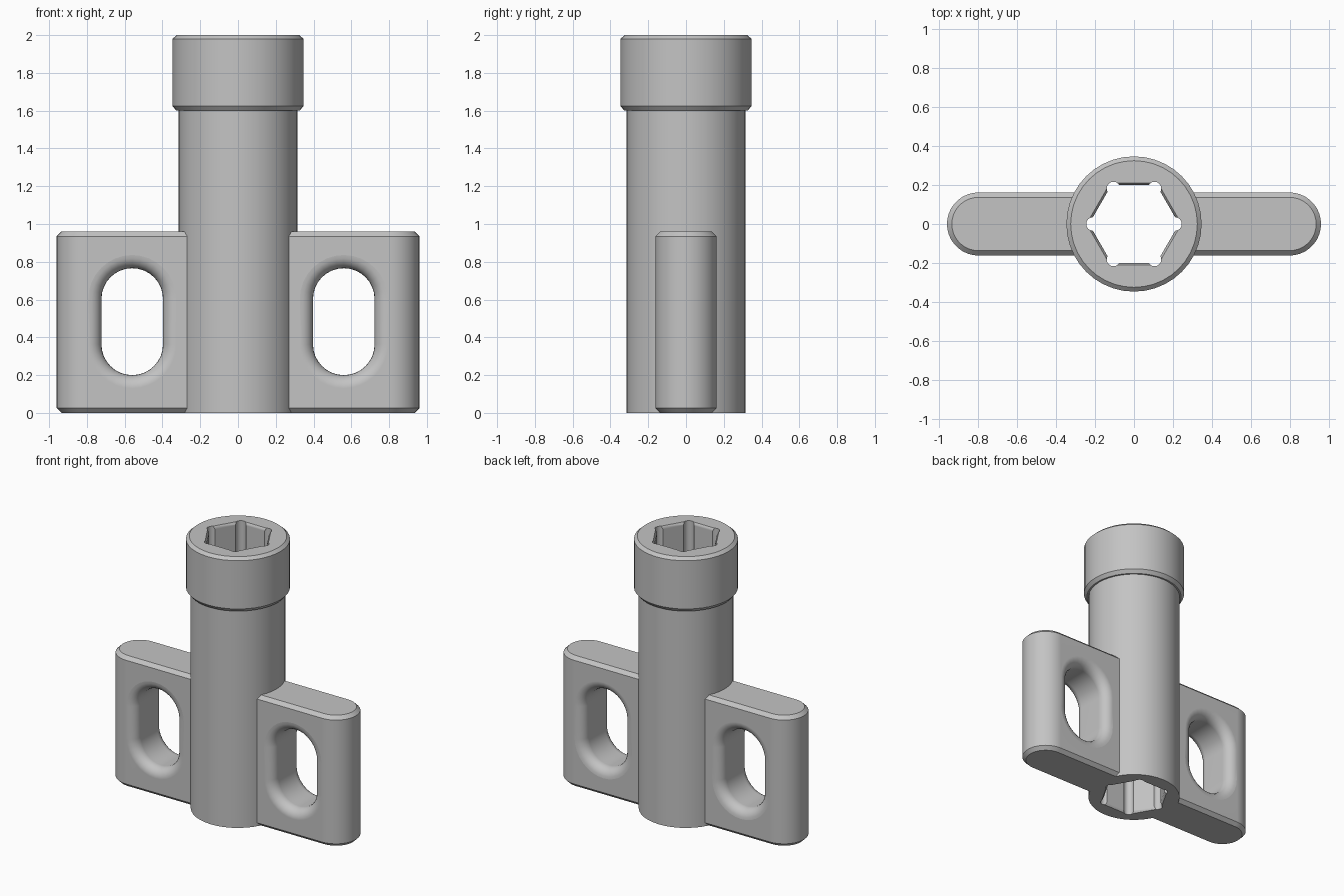
import bpy, bmesh
from math import sin, cos, pi, radians, asin
from mathutils import Matrix

cube = bpy.data.objects.get("Cube")
if cube:
    bpy.data.objects.remove(cube, do_unlink=True)

GREY = (0.55, 0.55, 0.55, 1)
steel = bpy.data.materials.new("plain_grey")
steel.use_nodes = True
steel.diffuse_color = GREY
steel.node_tree.nodes["Principled BSDF"].inputs["Base Color"].default_value = GREY


def ring(radius, count, x=0, y=0):
    return [(x + radius * cos(2 * pi * i / count), y + radius * sin(2 * pi * i / count))
            for i in range(count)]


def loft(bm, sections):
    """Skin a closed solid through (outline, height) sections."""
    loops = [[bm.verts.new((x, y, z)) for x, y in outline] for outline, z in sections]
    for a, b in zip(loops, loops[1:]):
        for i in range(len(a)):
            j = (i + 1) % len(a)
            bm.faces.new((a[i], a[j], b[j], b[i]))
    bm.faces.new(loops[0][::-1])
    bm.faces.new(loops[-1])


def make_object(name, bm, matrix=Matrix()):
    bm.transform(matrix)
    bmesh.ops.recalc_face_normals(bm, faces=bm.faces)
    mesh = bpy.data.meshes.new(name)
    bm.to_mesh(mesh)
    bm.free()
    mesh.materials.append(steel)
    obj = bpy.data.objects.new(name, mesh)
    bpy.context.collection.objects.link(obj)
    return obj


def select(obj):
    bpy.ops.object.select_all(action='DESELECT')
    obj.select_set(True)
    bpy.context.view_layer.objects.active = obj


def cut(obj, cutter):
    cutter.hide_render = True
    select(obj)
    mod = obj.modifiers.new("cut", 'BOOLEAN')
    mod.operation, mod.solver, mod.object = 'DIFFERENCE', 'EXACT', cutter
    bpy.ops.object.modifier_apply(modifier=mod.name)
    bpy.data.objects.remove(cutter, do_unlink=True)


def finish(obj):
    select(obj)
    bpy.ops.object.shade_smooth_by_angle(angle=radians(30))
    obj.modifiers.new("face_normals", 'WEIGHTED_NORMAL').keep_sharp = True


# Round stem with chamfered collar
SHAFT, COLLAR, HEIGHT = 0.315, 0.347, 2.0
bm = bmesh.new()
loft(bm, [(ring(r, 40), z) for r, z in (
    (SHAFT, 0), (SHAFT, 1.6), (COLLAR - 0.02, 1.6), (COLLAR, 1.625),
    (COLLAR, HEIGHT - 0.02), (COLLAR - 0.022, HEIGHT))])
stem = make_object("stem_and_collar", bm)

# Hexagonal bore, flared at both ends
BORE, FLARE = 0.231, 0.244
bm = bmesh.new()
loft(bm, [(ring(r, 6), z) for r, z in (
    (FLARE, -0.1), (FLARE, 0), (BORE, 0.02),
    (BORE, HEIGHT - 0.02), (FLARE, HEIGHT), (FLARE, HEIGHT + 0.1))])
cut(stem, make_object("hex_cutter", bm))

# Round reliefs along the bore corners
bm = bmesh.new()
for x, y in ring(0.21, 6):
    outline = ring(0.035, 16, x, y)
    loft(bm, [(outline, -0.2), (outline, HEIGHT + 0.2)])
cut(stem, make_object("relief_cutter", bm))
finish(stem)

# Wings: round outer end, inner end hugging the stem
REACH, HALF, TOP, EDGE = 0.96, 0.162, 0.96, 0.025


def wing_outline(inset):
    r, root = HALF - inset, 0.3
    tip = [(REACH - HALF + r * cos(a), r * sin(a))
           for a in (pi * (i / 18 - 0.5) for i in range(19))]
    span = asin(r / root)
    inner = [(root * cos(a), root * sin(a))
             for a in (span * (1 - i / 4) for i in range(9))]
    return tip + inner


# Slot with rounded rims, drawn lying down and then turned upright
def slot_outline(grow):
    r, straight = 0.163 + grow, 0.12
    pts = []
    for i in range(34):
        k = i if i < 17 else i - 1
        a = pi * k / 16
        pts.append((r * cos(a), r * sin(a) + (straight if i < 17 else -straight)))
    return pts


FILLET, STEPS = 0.07, 6
rim = [(FILLET * (1 - cos(pi / 2 * i / STEPS)),
        HALF - FILLET + FILLET * sin(pi / 2 * i / STEPS)) for i in range(STEPS + 1)]
rim.append((FILLET, HALF + 0.05))
levels = [(g, -d) for g, d in reversed(rim)] + rim

for name, side in (("left", 1), ("right", -1)):
    bm = bmesh.new()
    loft(bm, [(wing_outline(EDGE), 0), (wing_outline(0), EDGE),
              (wing_outline(0), TOP - EDGE), (wing_outline(EDGE), TOP)])
    wing = make_object(name + "_wing", bm, Matrix.Scale(side, 4, (1, 0, 0)))
    bm = bmesh.new()
    loft(bm, [(slot_outline(g), d) for g, d in levels])
    place = Matrix.Translation((side * 0.56, 0, 0.483)) @ Matrix.Rotation(pi / 2, 4, 'X')
    cut(wing, make_object("slot_cutter", bm, place))
    finish(wing)
